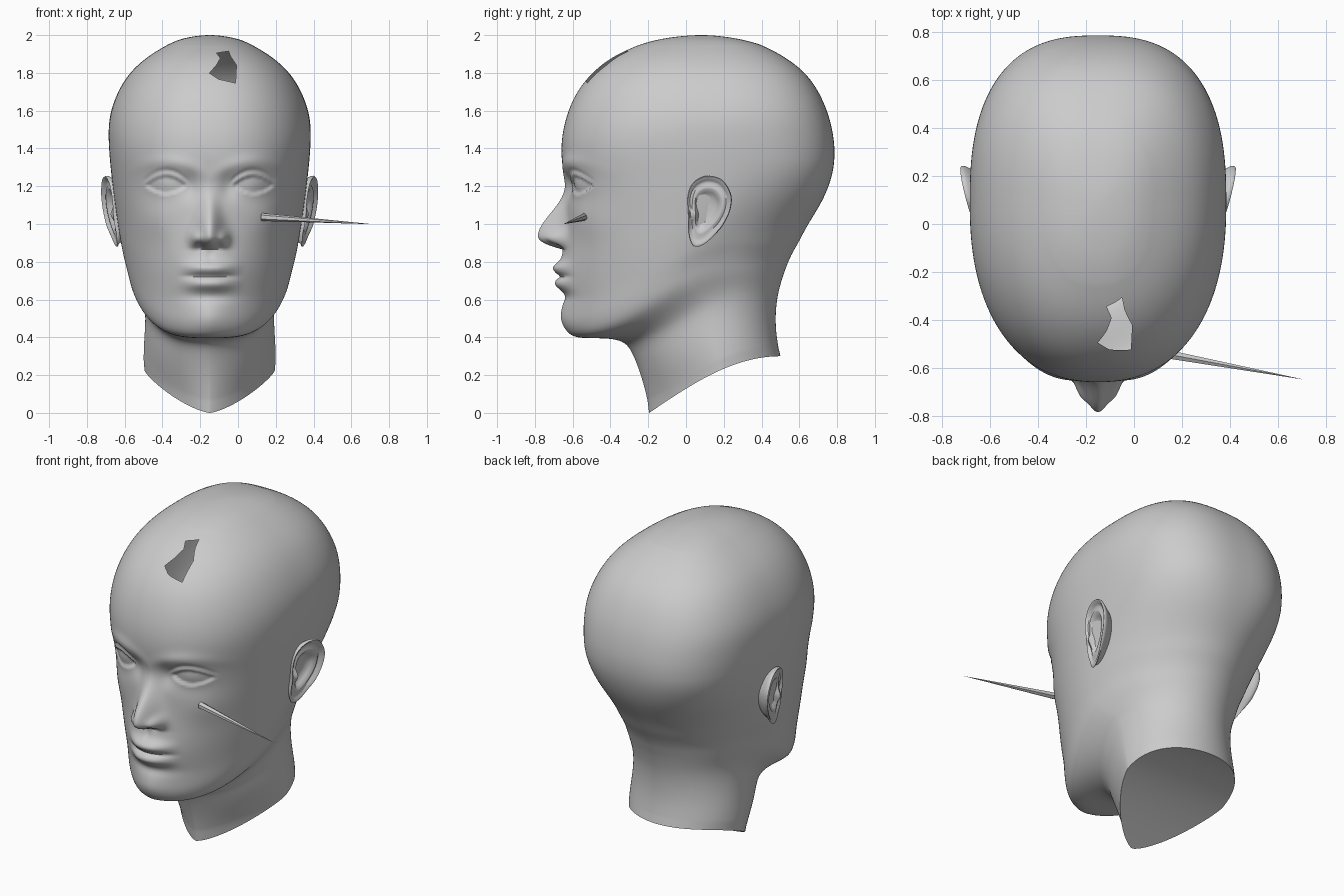
import bpy, bmesh, math
from mathutils import Vector

if "Cube" in bpy.data.objects:
    bpy.data.objects.remove(bpy.data.objects["Cube"])

CX = -0.15  # the head's middle plane


def smooth(t):
    t = max(0.0, min(1.0, t))
    return t * t * (3 - 2 * t)


def catmull(a, b, c, d, t):
    return [0.5 * (2 * q + (r - p) * t + (2 * p - 5 * q + 4 * r - s) * t * t
                   + (3 * q - p - 3 * r + s) * t ** 3) for p, q, r, s in zip(a, b, c, d)]


def bump(u, z, u0, z0, su, sz):
    return math.exp(-((u - u0) / su) ** 2 - ((z - z0) / sz) ** 2)


def finish(bm, name, angle=50):
    mesh = bpy.data.meshes.new(name)
    bm.to_mesh(mesh)
    bm.free()
    ob = bpy.data.objects.new(name, mesh)
    bpy.context.collection.objects.link(ob)
    bpy.ops.object.select_all(action='DESELECT')
    ob.select_set(True)
    bpy.context.view_layer.objects.active = ob
    bpy.ops.object.shade_smooth_by_angle(angle=math.radians(angle))
    return ob


# Head rings from neck cut to crown: front z, front y, back z, back y, half width
ROWS = [
    (0.00, -.195, .30, .50, .345), (.10, -.21, .37, .485, .35),
    (.22, -.245, .45, .475, .345), (.32, -.285, .54, .475, .34),
    (.38, -.33, .62, .485, .345), (.396, -.43, .68, .50, .37),
    (.395, -.54, .73, .515, .40), (.41, -.615, .77, .53, .418),
    (.47, -.65, .81, .545, .43), (.53, -.652, .86, .57, .443),
    (.60, -.648, .91, .60, .457), (.70, -.65, .98, .635, .472),
    (.80, -.65, 1.06, .685, .486), (.91, -.643, 1.14, .73, .498),
    (1.02, -.637, 1.22, .762, .51), (1.14, -.638, 1.30, .782, .52),
    (1.25, -.645, 1.38, .787, .529), (1.35, -.66, 1.45, .782, .534),
    (1.46, -.657, 1.54, .765, .535), (1.58, -.63, 1.63, .735, .517),
    (1.70, -.578, 1.73, .685, .473), (1.80, -.497, 1.815, .615, .412),
    (1.88, -.397, 1.885, .52, .33), (1.94, -.27, 1.943, .41, .235),
    (1.982, -.115, 1.983, .26, .135), (2.0, .08, 2.0, .08, 0.0)]


def face_relief(u, z):
    """How far the face stands forward of the plain head at side offset u, height z."""
    # nose, nostril wings and nostrils
    if z > 0.94:
        h = .142 * smooth((1.24 - z) / .30) ** 1.4
    else:
        h = .142 * max(0.0, 1 - ((.94 - z) / .075) ** 2.2)
    width = .045 + .025 * smooth((1.2 - z) / .3)
    d = h * math.exp(-(u / width) ** 2)
    d += .04 * bump(u, z, .075, .925, .03, .036)
    d -= .025 * bump(u, z, .048, .885, .022, .014)
    # mouth area, lips and the line between them
    d += .024 * bump(u, z, 0, .74, .17, .11)
    lip = smooth(1.25 * (1 - u / .19))
    d += lip * (.032 * math.exp(-((z - .768) / .032) ** 2) + .026 * math.exp(-((z - .682) / .032) ** 2))
    d -= .016 * lip * math.exp(-((z - .722) / .012) ** 2)
    d -= .006 * bump(u, z, 0, .83, .02, .03) + .016 * bump(u, z, 0, .615, .13, .035)
    # brow, sockets, cheekbones, chin
    d += .014 * bump(u, z, .2, 1.325 - 1.2 * (u - .24) ** 2, .15, .04)
    d -= .032 * bump(u, z, .2, 1.2, .13, .075) + .016 * bump(u, z, .1, 1.2, .045, .06)
    d += .014 * bump(u, z, .3, 1.02, .1, .1) + .01 * bump(u, z, 0, .51, .1, .06)
    # eyeball, lids and lid crease
    d += .036 * bump(u, z, .23, 1.205, .09, .06)
    k = 1 - ((u - .23) / .112) ** 2
    if k > -0.3:
        top, low = 1.203 + .054 * k, 1.203 - .047 * k
        if k > 0:
            d -= .015 * smooth(min(top - z, z - low) / .01)
        d -= .008 * smooth((k + .3) / .5) * math.exp(-((z - top - .028) / .01) ** 2)
    return d


def ring_point(row, th):
    zf, yf, zb, yb, w = row
    yc = (yf + yb) / 2 + .1 * min(.3, w)
    c, s = math.cos(th), max(0.0, math.sin(th))
    if c > 0:
        p = 1.4 + .25 * smooth(zf / .3) + .65 * smooth((zf - .45) / 1.0)
    else:
        p = 2 + .6 * smooth((zf - .6) / .6)
    x = w * s ** (2 / p)
    reach = abs(c) ** (2 / p)
    y = yc - (yc - yf) * reach if c > 0 else yc + (yb - yc) * reach
    f = (y - yf) / (yb - yf) if yb - yf > 1e-5 else 0
    f = max(0.0, min(1.0, f))
    k = max(0.0, min(1.0, zf / .4))
    z = zf + (zb - zf) * ((1 - k) * math.sin(f * math.pi / 2) + k * smooth(f / .75))
    if y < -.2 and z > .4:
        y -= face_relief(x, z) * smooth((-.2 - y) / .2) * smooth((z - .4) / .06)
    return x, y, z


HALF, STEPS = 120, 10
first = [2 * a - b for a, b in zip(ROWS[0], ROWS[1])]
last = (1.982, .26, 1.983, -.115, -.135)
ext = [first] + ROWS + [last]
sections = [catmull(*ext[i:i + 4], t / STEPS) for i in range(len(ROWS) - 1) for t in range(STEPS)]
sections.append(list(ROWS[-1]))
# even out the rings between the neck and the crown
for _ in range(40):
    old = [list(s) for s in sections]
    for i in range(8, len(sections) - 20):
        sections[i] = [(a + 2 * b + c) / 4 for a, b, c in zip(old[i - 1], old[i], old[i + 1])]
angles = [math.pi * (i / HALF) ** 1.4 for i in range(HALF + 1)]

bm = bmesh.new()
rings = []
for row in sections:
    pts = [ring_point(row, a) for a in angles]
    ring = [bm.verts.new((CX + x, y, z)) for x, y, z in pts]
    ring += [bm.verts.new((CX - x, y, z)) for x, y, z in pts[-2:0:-1]]
    rings.append(ring)
n = 2 * HALF
for a, b in zip(rings, rings[1:]):
    for j in range(n):
        bm.faces.new((a[j], a[(j + 1) % n], b[(j + 1) % n], b[j]))
# neck cut
base = rings[0]
for j in range(HALF):
    corners = [base[j], base[(n - j) % n], base[n - j - 1], base[j + 1]]
    bm.faces.new(list(dict.fromkeys(corners)))
bmesh.ops.remove_doubles(bm, verts=bm.verts[:], dist=1e-5)
bmesh.ops.recalc_face_normals(bm, faces=bm.faces[:])

# ragged hole in the forehead (x, z outline)
HOLE = [(-.114, 1.905), (-.05, 1.915), (-.04, 1.889), (-.008, 1.841), (-.013, 1.746),
        (-.103, 1.767), (-.151, 1.799), (-.114, 1.841), (-.093, 1.878)]
EDGES = list(zip(HOLE, HOLE[1:] + HOLE[:1]))


def in_hole(p):
    inside = False
    for (x1, z1), (x2, z2) in EDGES:
        if (z1 > p.z) != (z2 > p.z) and p.x < x1 + (p.z - z1) * (x2 - x1) / (z2 - z1):
            inside = not inside
    return inside and p.y < -.1


def near_hole(p):
    return -.17 < p.x < .01 and 1.73 < p.z < 1.93 and p.y < -.1


for (x1, z1), (x2, z2) in EDGES:
    faces = [f for f in bm.faces if near_hole(f.calc_center_median())]
    geom = list({g for f in faces for g in (*f.verts, *f.edges)}) + faces
    bmesh.ops.bisect_plane(bm, geom=geom, dist=1e-6, plane_co=(x1, 0, z1),
                           plane_no=(z2 - z1, 0, x1 - x2))
gone = [f for f in bm.faces if in_hole(f.calc_center_median())]
bmesh.ops.delete(bm, geom=gone, context='FACES')
finish(bm, "head", 60)

# Ears: outline (y, z) and radial steps (scale, height)
EAR = [(.015, .95), (.012, 1.05), (.01, 1.15), (.04, 1.22), (.11, 1.255), (.19, 1.235),
       (.238, 1.16), (.236, 1.08), (.20, 1.0), (.15, .94), (.09, .89), (.04, .885)]
STEP = [(.12, -.03), (.35, -.032), (.5, -.016), (.6, .0), (.68, .0), (.78, -.01), (.86, -.004),
        (.92, .01), (.97, .012), (1.0, .004), (.99, -.008), (.93, -.022), (.8, -.05), (.65, -.09)]
m = len(EAR)
outline = [catmull(EAR[i - 1], EAR[i], EAR[(i + 1) % m], EAR[(i + 2) % m], t / 6)
           for i in range(m) for t in range(6)]


def make_ear(side, name):
    bm = bmesh.new()
    cy, cz = .105, 1.08
    loops = []
    for scale, height in STEP:
        loop = []
        for oy, oz in outline:
            y, z = cy + (oy - cy) * scale, cz + (oz - cz) * scale
            lobe = smooth((1.0 - z) / .08)
            out = .503 + .25 * y + .1 * (z - 1.15) + height * (1 - .6 * lobe * (height > -.04))
            if height > -.04:
                out += .02 * bump(y, z, .045, 1.05, .02, .03)
            loop.append(bm.verts.new((CX + side * out, y, z)))
        loops.append(loop)
    k = len(outline)
    bm.faces.new(loops[0] if side > 0 else loops[0][::-1])
    for a, b in zip(loops, loops[1:]):
        for j in range(k):
            bm.faces.new((a[j], a[(j + 1) % k], b[(j + 1) % k], b[j]))
    bmesh.ops.recalc_face_normals(bm, faces=bm.faces[:])
    finish(bm, name, 60)


make_ear(1, "right_ear")
make_ear(-1, "left_ear")

# Thin spike standing out of the cheek
start, tip = Vector((.125, -.54, 1.037)), Vector((.70, -.647, 1.0))
axis = tip - start
bm = bmesh.new()
bmesh.ops.create_cone(bm, cap_ends=False, segments=6, radius1=.021, radius2=.0005, depth=axis.length)
bmesh.ops.rotate(bm, verts=bm.verts[:], matrix=axis.to_track_quat('Z', 'Y').to_matrix())
bmesh.ops.translate(bm, verts=bm.verts[:], vec=(start + tip) / 2)
finish(bm, "cheek_spike", 30)
